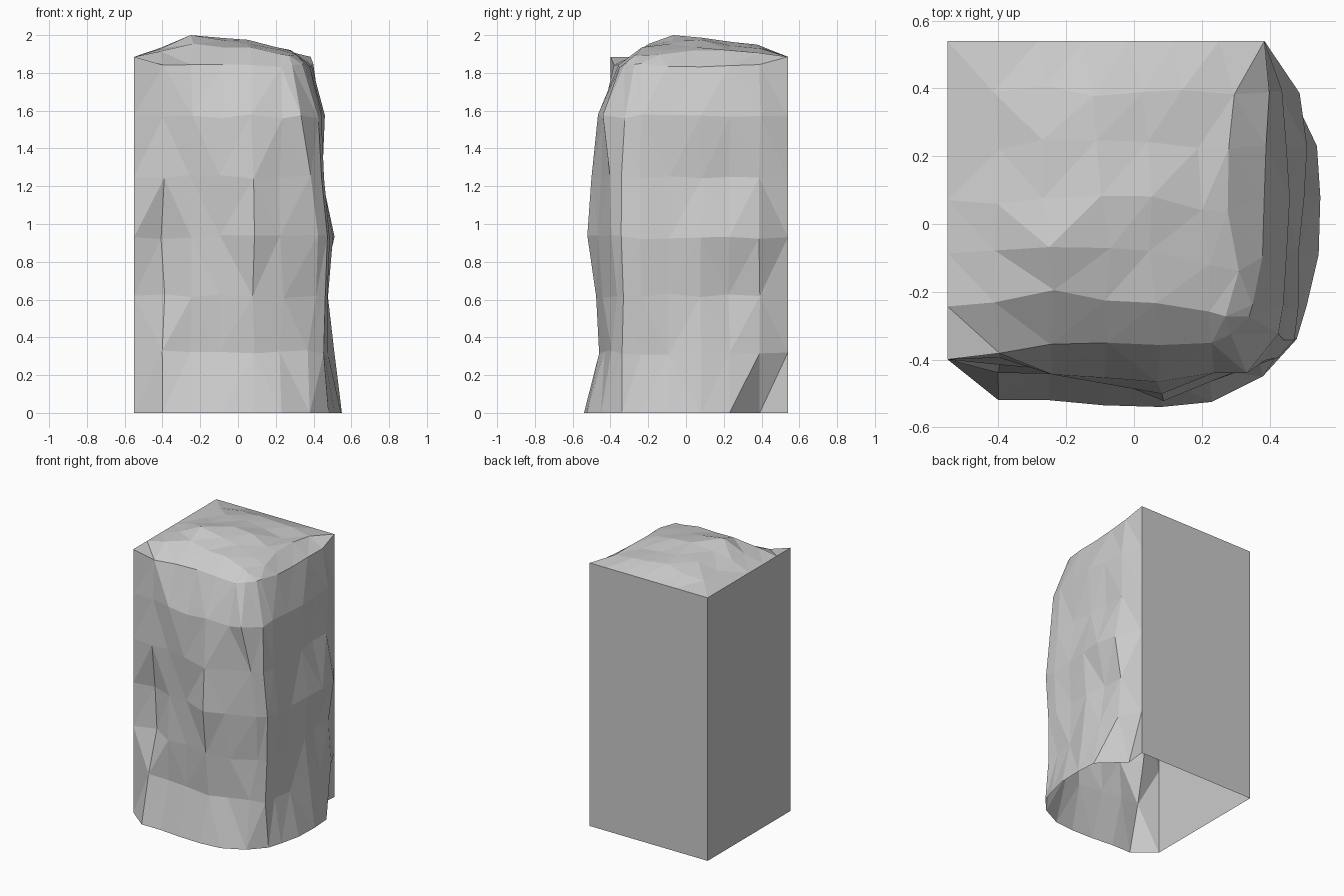
import bpy, bmesh, random
from mathutils import Vector

random.seed(11)
cube = bpy.data.objects.get("Cube")
if cube:
    bpy.data.objects.remove(cube)

LEFT, BACK, RIM = -0.55, 0.54, 1.885

# Footprint of the rough side, from the left front edge round to the back right edge
base = [(LEFT, -.40), (-.40, -.52), (-.25, -.52), (-.09, -.535), (.08, -.54), (.23, -.525),
        (.38, -.45), (.48, -.34), (.51, -.24), (.545, -.09), (.55, .08), (.54, .23),
        (.37, .39), (.385, BACK)]
last, corner = len(base) - 1, 7

# Each level: height, insets of the front columns, of the two corner columns
# (x and y) and of the right columns
levels = [
    (0, [0] * 5, [(0, 0), (0, 0)], [0] * 5),
    (.32, [.08, .09, .09, .085, .09], [(0, .05), (.03, 0)], [.04, .06, .04, .05, -.09]),
    (.62, [.15, .08, .09, .06, .08], [(-.04, .08), (.03, .01)], [.04, .07, .08, .09, -.08]),
    (.93, [.16, .1, .09, .02, .06], [(-.04, .06), (0, 0)], [.02, .05, .05, .04, -.11]),
    (1.25, [.1, .09, .06, .04, .07], [(0, .05), (.04, 0)], [.06, .1, .1, .1, -.07]),
    (1.57, [.13, .07, .08, .08, .08], [(.05, .01), (.05, .01)], [.07, .1, .1, .1, -.06]),
    (1.84, [.14, .17, .18, .18, .17], [(.1, .13), (.14, .07)], [.16, .16, .17, .16, -.02]),
]


def wobble(size):
    return random.uniform(-size, size)


def lerp(a, b, t):
    return a + (b - a) * t


def curve(points, v):
    """Straight-line interpolation through (position, value) pairs."""
    for (a, fa), (b, fb) in zip(points, points[1:]):
        if v <= b:
            return lerp(fa, fb, max(0, (v - a) / (b - a)))
    return points[-1][1]


bm = bmesh.new()

# Rough front and right walls
rings = []
for z, front, turn, right in levels:
    top = z == levels[-1][0]
    insets = [(0, 0)] + [(0, f) for f in front] + turn + [(r, 0) for r in right] + [(0, 0)]
    ring = []
    for i, ((x, y), (dx, dy)) in enumerate(zip(base, insets)):
        p = Vector((x - dx, y + dy, z))
        if i in (0, last):
            p.z = RIM if top else z
        elif z > 0:
            p += Vector((wobble(.012), wobble(.006), wobble(.012)))
        ring.append(bm.verts.new(p))
    rings.append(ring)

rough = []
for low, high in zip(rings, rings[1:]):
    for i in range(last):
        rough.append(bm.faces.new((low[i], low[i + 1], high[i + 1], high[i])))

# Uneven domed top, spanned between the wall rim and the straight back edges
rim = rings[-1]
front_rim, right_rim = rim[:corner + 1], rim[corner:]
rows = len(right_rim) - 1
dome_x = [(LEFT, 0), (-.40, .4), (-.22, 1), (-.05, .85), (.08, .7), (.26, .35), (.38, 0)]
dome_y = [(-.33, 0), (-.22, .6), (-.05, 1), (.12, .95), (.37, .6), (BACK, 0)]
grid = [front_rim]
for j, rv in list(enumerate(right_rim))[1:]:
    t_right = (rv.co.y - right_rim[0].co.y) / (BACK - right_rim[0].co.y)
    row = []
    for i, fv in enumerate(front_rim[:-1]):
        # Even spacing at the far edges, matching the rim at the near ones
        s_front = (fv.co.x - LEFT) / (front_rim[-1].co.x - LEFT)
        t = lerp(j / rows, t_right, s_front ** 3)
        s = lerp(s_front, i / corner, j / rows)
        x, y, z = lerp(LEFT, rv.co.x, s), lerp(fv.co.y, BACK, t), RIM
        if i > 0 and j < rows:
            x, y = x + wobble(.02), y + wobble(.02)
            z += .115 * curve(dome_x, x) * curve(dome_y, y) + wobble(.01)
        row.append(bm.verts.new((x, y, min(z, 2))))
    grid.append(row + [rv])
for a, b in zip(grid, grid[1:]):
    for i in range(corner):
        rough.append(bm.faces.new((a[i], a[i + 1], b[i + 1], b[i])))

# Break the rough skin into triangular facets
bmesh.ops.triangulate(bm, faces=rough, quad_method='SHORT_EDGE')

# Flat left and back walls; the underside stays open
foot = bm.verts.new((LEFT, BACK, 0))
bm.faces.new([foot] + [r[0] for r in rings] + [row[0] for row in grid[1:]])
bm.faces.new([r[last] for r in rings[::-1]] + [foot] + grid[-1][:-1])
bmesh.ops.recalc_face_normals(bm, faces=bm.faces)

# Lift the highest facet point to the full height
max(bm.verts, key=lambda v: v.co.z).co.z = 2

mesh = bpy.data.meshes.new("rock_block")
bm.to_mesh(mesh)
bm.free()
rock = bpy.data.objects.new("rock_block", mesh)
bpy.context.collection.objects.link(rock)

# Plain grey stone
stone = bpy.data.materials.new("grey_stone")
stone.use_nodes = True
colour = (.6, .6, .6, 1)
stone.diffuse_color = colour
stone.node_tree.nodes["Principled BSDF"].inputs["Base Color"].default_value = colour
mesh.materials.append(stone)
